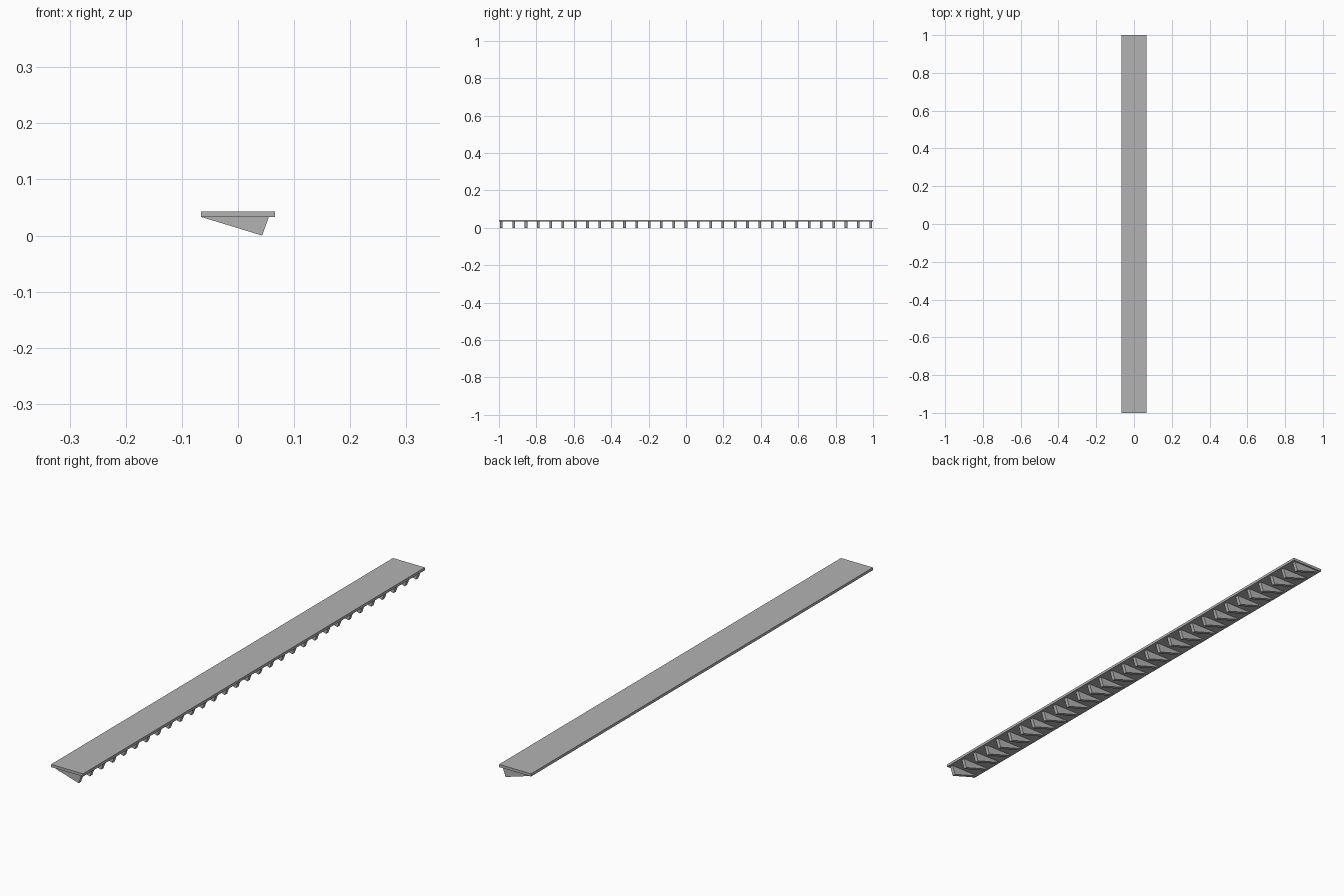
import bpy
import bmesh

cube = bpy.data.objects.get("Cube")
if cube:
    bpy.data.objects.remove(cube, do_unlink=True)

# Single grey material
grey = bpy.data.materials.new("plain grey")
grey.use_nodes = True
colour = (0.45, 0.45, 0.45, 1)
grey.diffuse_color = colour
grey.node_tree.nodes["Principled BSDF"].inputs["Base Color"].default_value = colour

HALF_WIDTH = 0.0655
PLATE_BOTTOM, PLATE_TOP = 0.033, 0.043
RIB_COUNT, RIB_THICKNESS, RIB_REACH = 31, 0.014, 0.987


def add_prism(bm, profile, y_centre, depth):
    """Extrude an (x, z) profile along y."""
    face = bm.faces.new([bm.verts.new((x, y_centre - depth / 2, z)) for x, z in profile])
    extruded = bmesh.ops.extrude_face_region(bm, geom=[face])["geom"]
    verts = [v for v in extruded if isinstance(v, bmesh.types.BMVert)]
    bmesh.ops.translate(bm, verts=verts, vec=(0, depth, 0))


def make_object(name, bm):
    bmesh.ops.recalc_face_normals(bm, faces=bm.faces)
    mesh = bpy.data.meshes.new(name)
    bm.to_mesh(mesh)
    bm.free()
    mesh.materials.append(grey)
    obj = bpy.data.objects.new(name, mesh)
    bpy.context.collection.objects.link(obj)


# Long flat top plate
bm = bmesh.new()
add_prism(bm, [(-HALF_WIDTH, PLATE_BOTTOM), (HALF_WIDTH, PLATE_BOTTOM),
               (HALF_WIDTH, PLATE_TOP), (-HALF_WIDTH, PLATE_TOP)], 0, 2)
make_object("top_plate", bm)

# Row of thin triangular ribs beneath the plate
rib_profile = [(-HALF_WIDTH, PLATE_BOTTOM), (0.043, 0), (0.055, PLATE_BOTTOM)]
bm = bmesh.new()
for i in range(RIB_COUNT):
    y = RIB_REACH * (2 * i / (RIB_COUNT - 1) - 1)
    add_prism(bm, rib_profile, y, RIB_THICKNESS)
make_object("support_ribs", bm)
